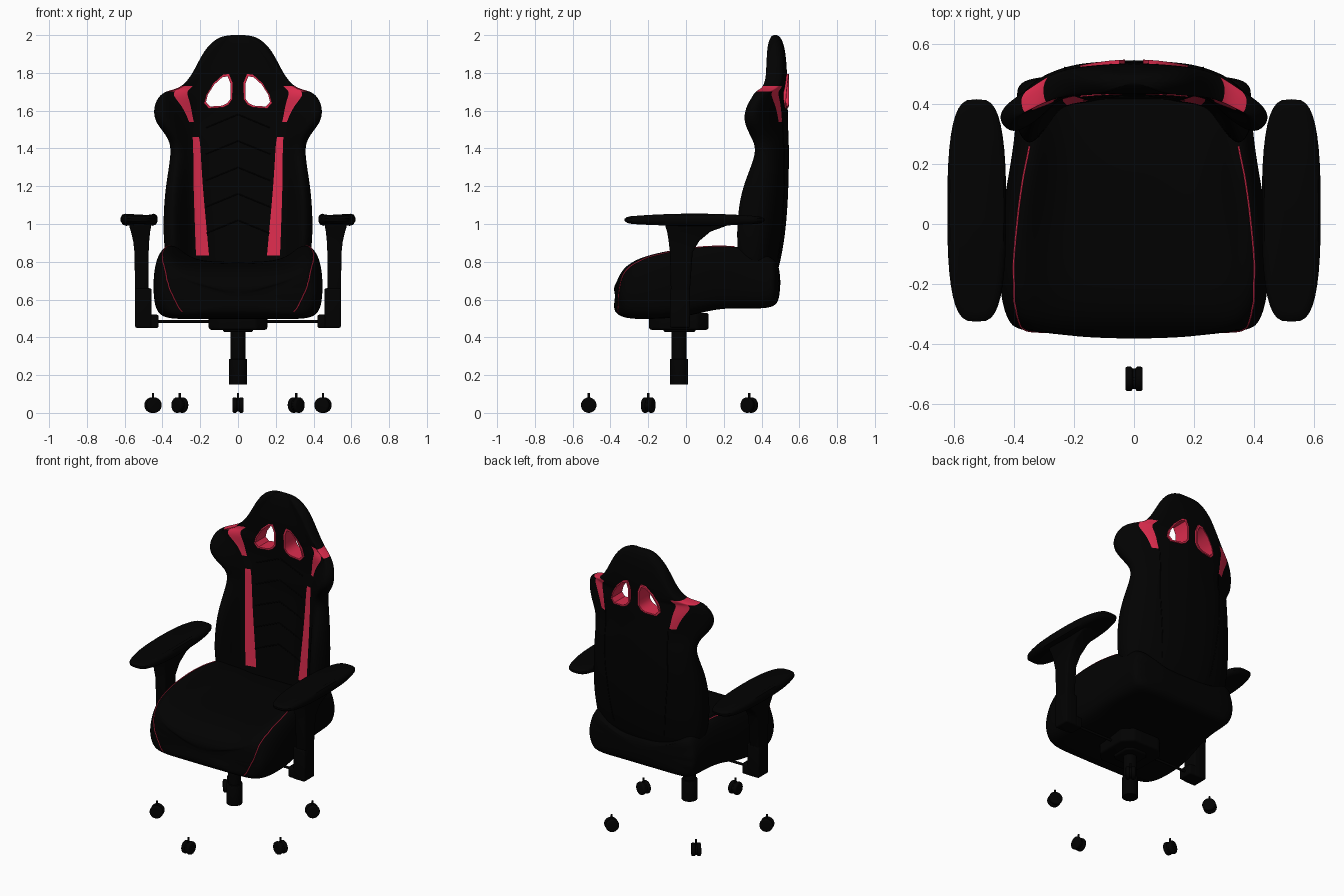
import bpy, bmesh, math
from mathutils import Vector
from mathutils.bvhtree import BVHTree

if "Cube" in bpy.data.objects:
    bpy.data.objects.remove(bpy.data.objects["Cube"])


def material(name, rgb, rough):
    m = bpy.data.materials.new(name)
    m.use_nodes = True
    m.diffuse_color = (*rgb, 1)
    node = m.node_tree.nodes["Principled BSDF"]
    node.inputs["Base Color"].default_value = (*rgb, 1)
    node.inputs["Roughness"].default_value = rough
    return m


BLACK = material("black leather", (0.0005, 0.0005, 0.0005), 0.6)
RED = material("crimson red", (0.72, 0.025, 0.075), 0.6)


def finish(name, bm, mats, subdiv=0, bevel=0, cutters=()):
    """Turn a bmesh into an object, apply its modifiers and shade it."""
    bmesh.ops.recalc_face_normals(bm, faces=bm.faces[:])
    mesh = bpy.data.meshes.new(name)
    bm.to_mesh(mesh)
    bm.free()
    ob = bpy.data.objects.new(name, mesh)
    bpy.context.collection.objects.link(ob)
    for m in mats:
        mesh.materials.append(m)
    if subdiv:
        mod = ob.modifiers.new("smooth", 'SUBSURF')
        mod.levels = mod.render_levels = subdiv
    if bevel:
        mod = ob.modifiers.new("bevel", 'BEVEL')
        mod.width, mod.segments = bevel, 3
    for c in cutters:
        mod = ob.modifiers.new("cut", 'BOOLEAN')
        mod.object, mod.operation, mod.solver = c, 'DIFFERENCE', 'EXACT'
    for o in bpy.context.selected_objects:
        o.select_set(False)
    ob.select_set(True)
    bpy.context.view_layer.objects.active = ob
    for mod in list(ob.modifiers):
        bpy.ops.object.modifier_apply(modifier=mod.name)
    bpy.ops.object.shade_smooth_by_angle(angle=math.radians(40))
    return ob


def loft(rings, rule=None, cap=True):
    """Skin closed rings of points; rule(row, column) gives the material."""
    bm = bmesh.new()
    vs = [[bm.verts.new(p) for p in r] for r in rings]
    n = len(vs[0])
    for i in range(len(vs) - 1):
        for j in range(n):
            k = (j + 1) % n
            f = bm.faces.new((vs[i][j], vs[i][k], vs[i + 1][k], vs[i + 1][j]))
            if rule:
                f.material_index = rule(i, min(j, n - 1 - j))
    if cap:
        bm.faces.new(vs[0])
        bm.faces.new(vs[-1])
    return bm


def mirrored(half):
    return half + [(-x, y, z) for x, y, z in half[-2:0:-1]]


def box(name, lo, hi, bevel=0.01, chamfer=0.0):
    """Upright block whose four corners can be cut off in plan."""
    (x0, y0, z0), (x1, y1, z1) = lo, hi
    c = chamfer
    plan = [(x0, y0), (x1, y0), (x1, y1), (x0, y1)]
    if c:
        plan = [(x0 + c, y0), (x1 - c, y0), (x1, y0 + c), (x1, y1 - c),
                (x1 - c, y1), (x0 + c, y1), (x0, y1 - c), (x0, y0 + c)]
    rings = [[(x, y, z) for x, y in plan] for z in (z0, z1)]
    return finish(name, loft(rings), [BLACK], bevel=bevel)


def rod(name, start, end, r, bevel=0.0, sides=24):
    a, b = Vector(start), Vector(end)
    q = (b - a).to_track_quat('Z', 'Y')
    angles = [math.tau * i / sides for i in range(sides)]
    rings = [[p + q @ Vector((r * math.cos(t), r * math.sin(t), 0)) for t in angles]
             for p in (a, b)]
    bm = loft(rings)
    if bevel:
        rim = [e for e in bm.edges if max(len(f.verts) for f in e.link_faces) > 4]
        bmesh.ops.bevel(bm, geom=rim, offset=bevel, segments=3, profile=0.5, affect='EDGES')
    return finish(name, bm, [BLACK])


def seam(name, target, points, mat, r=0.004):
    """Thin piping that follows the surface of the target."""
    tree = BVHTree.FromObject(target, bpy.context.evaluated_depsgraph_get())
    pts = [Vector(p) for p in points]
    path = [a.lerp(b, i / 8) for a, b in zip(pts, pts[1:]) for i in range(8)] + [pts[-1]]
    cu = bpy.data.curves.new(name, 'CURVE')
    cu.dimensions, cu.bevel_depth, cu.bevel_resolution = '3D', r, 1
    sp = cu.splines.new('POLY')
    sp.points.add(len(path) - 1)
    for p, q in zip(sp.points, path):
        p.co = (*tree.find_nearest(q)[0], 1)
    cu.materials.append(mat)
    bpy.context.collection.objects.link(bpy.data.objects.new(name, cu))


# Backrest holes: teardrop outline, scaled about its middle
HOLE = [(.03, 1.66), (.03, 1.75), (.048, 1.795), (.08, 1.79), (.13, 1.745),
        (.168, 1.685), (.18, 1.64), (.155, 1.612), (.08, 1.617), (.05, 1.632)]


def hole_ring(side, scale, y, curve=0.0):
    cx, cz = 0.1, 1.69
    pts = [(cx + (x - cx) * scale, cz + (z - cz) * scale) for x, z in HOLE]
    return [(side * x, y - curve * x * x, z) for x, z in pts]


cutters = []
for s in (-1, 1):
    c = finish("hole_cutter", loft([hole_ring(s, 0.97, 0.2), hole_ring(s, 0.97, 0.8)]), [BLACK])
    c.hide_render = True
    cutters.append(c)
    rings = [hole_ring(s, *p) for p in
             ((1, .432, .3), (1, .547, .6), (.87, .547, .6), (.87, .432, .3), (1, .432, .3))]
    bm = loft(rings, cap=False)
    bmesh.ops.remove_doubles(bm, verts=bm.verts[:], dist=1e-5)
    finish("left_hole_rim" if s > 0 else "right_hole_rim", bm, [RED])

# Backrest rows: z, stripe inner x, stripe outer x, half width,
# middle front y, bolster front y, side y, back y
ROWS = [(.68, .125, .225, .36, .41, .28, .38, .47),
        (.83, .142, .232, .41, .42, .225, .37, .51),
        (1.0, .16, .235, .42, .425, .215, .38, .535),
        (1.2, .182, .24, .405, .43, .25, .39, .547),
        (1.38, .195, .24, .365, .435, .365, .43, .55),
        (1.46, .20, .24, .385, .435, .32, .40, .55),
        (1.54, .243, .25, .47, .44, .27, .35, .55),
        (1.62, .245, .295, .468, .44, .29, .36, .55),
        (1.675, .255, .355, .43, .44, .34, .39, .545),
        (1.705, .262, .36, .385, .44, .36, .41, .543),
        (1.72, .245, .275, .30, .435, .405, .45, .54),
        (1.8, .19, .215, .24, .43, .43, .47, .54),
        (1.9, .13, .16, .195, .435, .44, .475, .53),
        (1.965, .075, .10, .145, .445, .45, .47, .515),
        (2.003, .04, .055, .075, .46, .46, .475, .49)]


def back_ring(z, a, b, w, yc, yf, ym, yb):
    d, m = w - b, a * .85
    drop = min(.02, d / 4) + max(0, b - .25) * .5
    curve = .75 if 1.4 < z < 1.715 else .5
    corner = b + .62 * d
    rear = [(x, yb - curve * x * x, z) for x in (b, a, m, 0)]
    return mirrored([(0, yc, z), (m, yc, z), (a, yc - drop / 2, z), (b, yc - drop, z),
                     (b + .2 * d, yc - drop - .2 * (yc - drop - yf), z),
                     (b + .65 * d, yf, z), (w, ym, z),
                     (corner, yb - .01 - curve * corner ** 2, z)] + rear)


def back_colour(row, col):
    low = col == 2 and 1 <= row <= 4
    shoulder = col in (2, 8) and 6 <= row <= 8
    return int(low or shoulder or (row == 9 and 2 <= col <= 8))


backrest = finish("backrest", loft([back_ring(*r) for r in ROWS], back_colour),
                  [BLACK, RED], subdiv=3, cutters=cutters)
for c in cutters:
    bpy.data.objects.remove(c)

# Quilted chevrons on the front and long seams on the rear
for i in range(5):
    z = 1.58 - i * 0.14
    seam("chevron_seam", backrest, [(-.17, .42, z - .07), (0, .42, z), (.17, .42, z - .07)],
         BLACK, .003)
for s in (-1, 1):
    seam("rear_seam", backrest, [(s * .2, .56, .8), (s * .24, .56, 1.2), (s * .245, .56, 1.55)],
         BLACK, .003)

# Seat rows: y, half width, middle top z, bolster top z, bottom z
SEAT = [(-.365, .37, .655, .70, .545), (-.335, .42, .745, .78, .50),
        (-.22, .452, .785, .845, .495), (0, .447, .795, .885, .505),
        (.15, .42, .80, .90, .552), (.30, .395, .80, .89, .555),
        (.44, .39, .78, .84, .55), (.502, .385, .75, .80, .585)]


def seat_ring(y, w, zc, zb, z0):
    half = [(0, zc), (.6 * w, zc), (.8 * w, zb), (.93 * w, zb - .015),
            (w, zb - .11), (w, z0 + .09), (.93 * w, z0), (.6 * w, z0), (0, z0)]
    bulge = .032 if y < -.35 else 0
    return mirrored([(x, y - bulge * (x < .7 * w), z) for x, z in half])


seat = finish("seat", loft([seat_ring(*r) for r in SEAT]), [BLACK], subdiv=3)
for s in (-1, 1):
    seam("seat_piping", seat,
         [(s * .35, .26, .89), (s * .405, 0, .9), (s * .422, -.2, .86),
          (s * .41, -.34, .78), (s * .37, -.39, .66), (s * .30, -.39, .52)], RED, .0035)


# Armrests
def pad_ring(side, z, scale):
    pts = []
    for i in range(40):
        c, t = math.cos(math.tau * i / 40), math.sin(math.tau * i / 40)
        u = math.copysign(abs(c) ** .6, c) * scale
        v = math.copysign(abs(t) ** .75, t) * (1 - (1 - scale) * .35)
        pts.append((side * (.523 + .098 * u), .045 + .37 * v,
                    1.018 + (z - 1.018) * (1 - .45 * v * v)))
    return pts


POST = [(.64, .475, .545, -.08, .02), (.85, .473, .548, -.085, .035), (.91, .47, .555, -.092, .07),
        (.96, .465, .567, -.1, .13), (.985, .46, .575, -.108, .2), (1.01, .46, .578, -.11, .26)]
for s, side in ((1, "left"), (-1, "right")):
    rings = [pad_ring(s, z, k) for z, k in
             ((.99, .7), (.997, .9), (1.015, 1), (1.035, 1), (1.049, .92), (1.055, .75))]
    finish(side + "_arm_pad", loft(rings), [BLACK])
    rings = [[(s * a, c, z), (s * b, c, z), (s * b, d, z), (s * a, d, z)]
             for z, a, b, c, d in POST]
    finish(side + "_arm_post", loft(rings), [BLACK], bevel=.01)
    xs = sorted((s * .458, s * .545))
    box(side + "_arm_sleeve", (xs[0], -.085, .45), (xs[1], .022, .66))
    xs = sorted((s * .42, s * .54))
    box(side + "_arm_foot", (xs[0], -.08, .45), (xs[1], .02, .52))
    rod(side + "_arm_bar", (s * .13, -.03, .485), (s * .43, -.03, .485), .008, sides=12)

# Tilt mechanism and gas column
box("tilt_mechanism", (-.155, -.195, .44), (.155, .12, .53), .012, chamfer=.06)
box("column_socket", (-.08, -.12, .428), (.08, .05, .46), .01, chamfer=.03)
rod("column_upper", (0, -.037, .27), (0, -.037, .45), .04, .004)
rod("column_lower", (0, -.037, .15), (0, -.037, .285), .048, .004)

# Twin wheel casters, each turned along the circle around the column
for x, y in ((0, -.515), (.45, -.2), (-.45, -.2), (.308, .335), (-.308, .335)):
    hub = Vector((x, y, .041))
    out = Vector((x, y + .037, 0)).normalized()
    axle = Vector((-out.y, out.x, 0))
    for k in (-1, 1):
        rod("caster_wheel", hub + axle * k * .005, hub + axle * k * .029, .041, .008)
    rod("caster_axle", hub - axle * .012, hub + axle * .012, .034)
    rod("caster_stem", hub, hub + Vector((0, 0, .065)), .006, sides=12)
